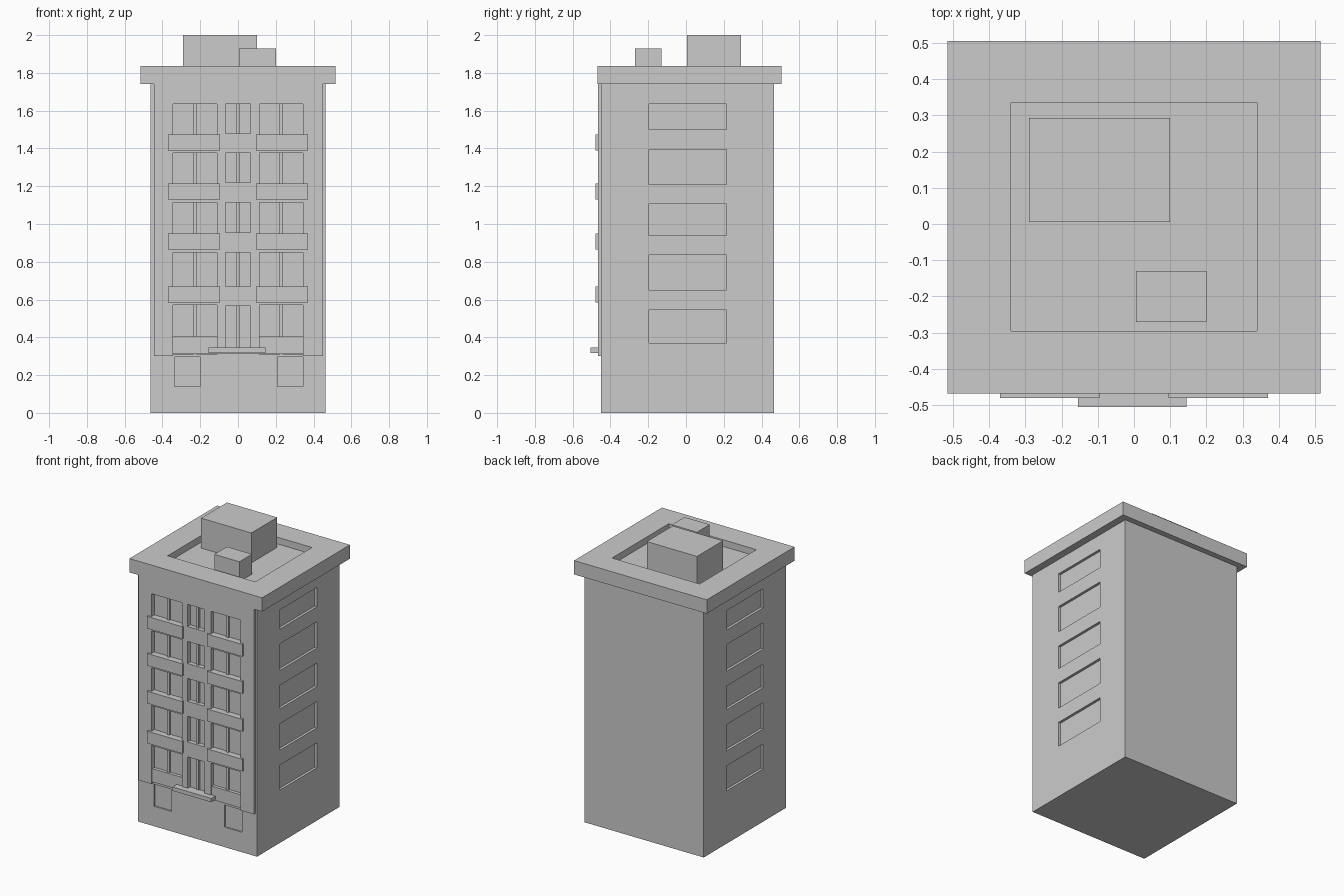
import bpy, bmesh

if "Cube" in bpy.data.objects:
    bpy.data.objects.remove(bpy.data.objects["Cube"])


def boxes(name, items):
    """One object holding boxes given as (x0, x1, y0, y1, z0, z1)."""
    bm = bmesh.new()
    for x0, x1, y0, y1, z0, z1 in items:
        verts = bmesh.ops.create_cube(bm, size=1)["verts"]
        for v in verts:
            v.co = (x1 if v.co.x > 0 else x0,
                    y1 if v.co.y > 0 else y0,
                    z1 if v.co.z > 0 else z0)
    return finish(name, bm)


def finish(name, bm):
    bmesh.ops.recalc_face_normals(bm, faces=bm.faces)
    mesh = bpy.data.meshes.new(name)
    bm.to_mesh(mesh)
    bm.free()
    ob = bpy.data.objects.new(name, mesh)
    bpy.context.collection.objects.link(ob)
    return ob


def cut(ob, cutter):
    mod = ob.modifiers.new("openings", "BOOLEAN")
    mod.operation = "DIFFERENCE"
    mod.solver = "EXACT"
    mod.object = cutter
    cutter.hide_render = True
    cutter.hide_viewport = True
    cutter.display_type = "WIRE"


GLASS = -0.435
BIG_X = ((-0.345, -0.11), (0.115, 0.345))
BIG_Z = ((0.31, 0.57), (0.60, 0.85), (0.88, 1.115), (1.14, 1.375), (1.40, 1.635))
SMALL_Z = ((0.33, 0.565), (0.67, 0.85), (0.955, 1.115), (1.22, 1.375), (1.48, 1.635))
SIDE_Z = ((0.37, 0.545), (0.65, 0.835), (0.94, 1.105), (1.21, 1.395), (1.50, 1.635))

# window openings and mullions on the front
openings, mullions = [], []
for zs in BIG_Z:
    for xs in BIG_X:
        openings.append((*xs, -0.6, GLASS, *zs))
for zs in SMALL_Z:
    openings.append((-0.065, 0.065, -0.6, GLASS, *zs))
for x0, x1, y0, y1, z0, z1 in openings:
    m = (x0 + x1) / 2
    mullions.append((m - 0.009, m + 0.009, -0.449, GLASS + 0.005, z0, z1))

# side windows and basement windows
for z0, z1 in SIDE_Z:
    openings.append((0.445, 0.6, -0.195, 0.215, z0, z1))
    openings.append((-0.6, -0.445, -0.195, 0.215, z0, z1))
basement = [(-0.335, -0.20, -0.6, -0.44, 0.14, 0.295),
            (0.21, 0.345, -0.6, -0.44, 0.14, 0.295)]
cutter = boxes("window_cutter", openings + basement)

# main block
body = boxes("tower_body", [(-0.463, 0.463, -0.45, 0.465, 0, 1.74)])
cut(body, cutter)

# raised front facade with two longer legs
outline = [(-0.445, 0.30), (-0.345, 0.30), (-0.345, 0.315), (0.345, 0.315),
           (0.345, 0.30), (0.45, 0.30), (0.45, 1.76), (-0.445, 1.76)]
bm = bmesh.new()
face = bm.faces.new([bm.verts.new((x, -0.466, z)) for x, z in outline])
ext = bmesh.ops.extrude_face_region(bm, geom=[face])["geom"]
for v in ext:
    if isinstance(v, bmesh.types.BMVert):
        v.co.y = -0.442
facade = finish("front_facade", bm)
cut(facade, cutter)

boxes("window_mullions", mullions)
boxes("lower_sills", [(*xs, -0.458, GLASS + 0.005, 0.312, 0.405) for xs in BIG_X])

# balconies
for z in (0.585, 0.865, 1.13, 1.39):
    boxes("balcony_pair", [(-0.37, -0.095, -0.48, GLASS + 0.005, z, z + 0.085),
                           (0.095, 0.37, -0.48, GLASS + 0.005, z, z + 0.085)])

# entrance canopy
boxes("entrance_canopy", [(-0.155, 0.145, -0.505, -0.44, 0.318, 0.345)])

# roof slab with sunken centre
roof = boxes("roof_slab", [(-0.515, 0.515, -0.468, 0.505, 1.74, 1.837)])
cut(roof, boxes("roof_recess_cutter", [(-0.34, 0.34, -0.295, 0.335, 1.79, 2.1)]))

# rooftop plant rooms
boxes("roof_large_block", [(-0.29, 0.10, 0.005, 0.292, 1.78, 2.0)])
boxes("roof_small_block", [(0.005, 0.20, -0.27, -0.13, 1.78, 1.93)])
